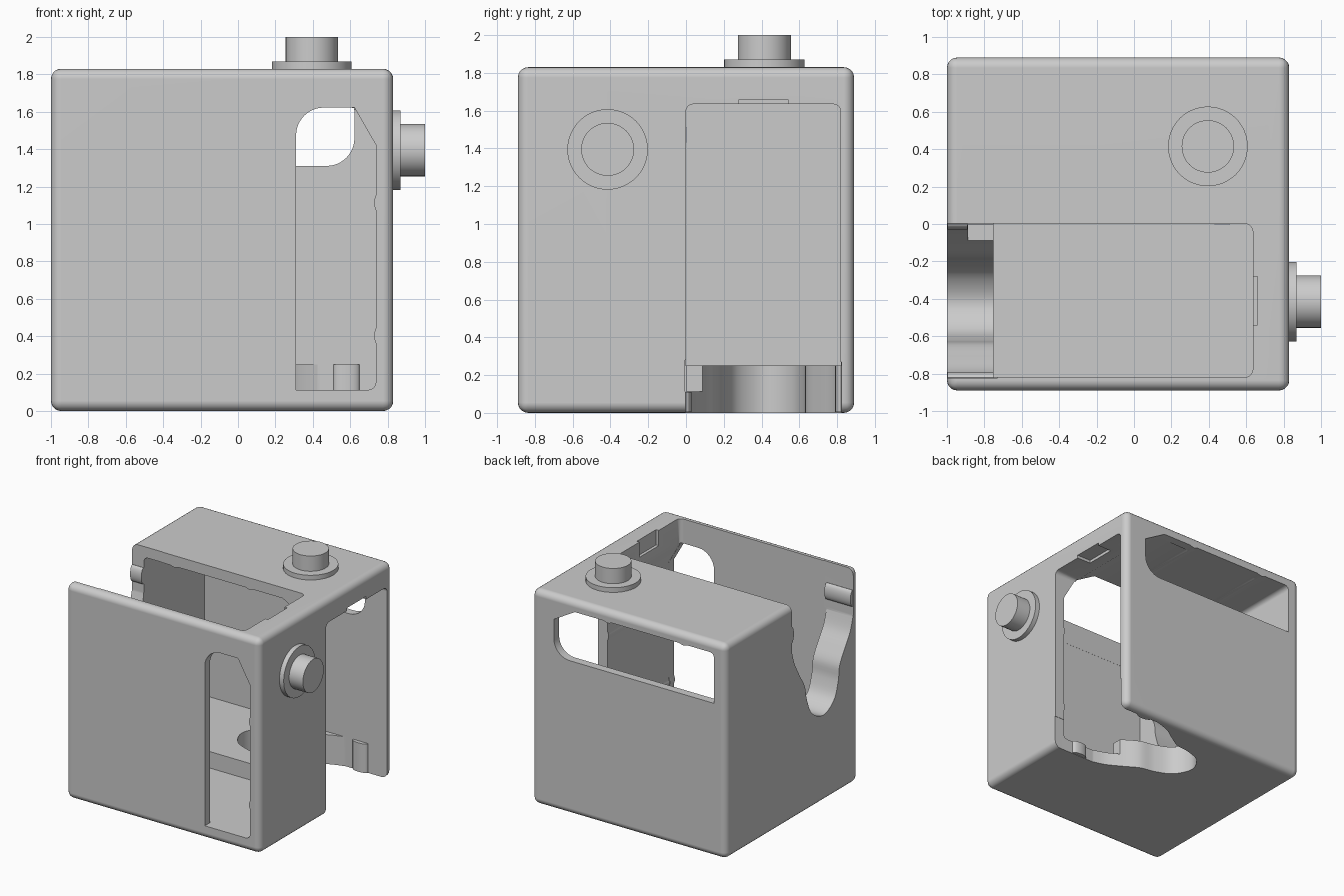
import bpy, bmesh, math
from mathutils import Matrix, Vector

if "Cube" in bpy.data.objects:
    bpy.data.objects.remove(bpy.data.objects["Cube"], do_unlink=True)

grey = bpy.data.materials.new("light_grey")
grey.use_nodes = True
grey.diffuse_color = (0.6, 0.6, 0.6, 1)
grey.node_tree.nodes["Principled BSDF"].inputs["Base Color"].default_value = (0.6, 0.6, 0.6, 1)

# Design space has one corner edge at x = 0; SHIFT centres it.
# FLIP is the half turn that maps the front bay onto the rear bay.
SHIFT = Matrix.Translation((-1, 0, 0))
FLIP = Matrix(((0, 0, 1, 0), (0, -1, 0, 0), (1, 0, 0, 0), (0, 0, 0, 1)))
SIDES = (("front", SHIFT), ("rear", SHIFT @ FLIP))


def finish(name, bm, matrix):
    bm.transform(matrix)
    bmesh.ops.recalc_face_normals(bm, faces=bm.faces)
    if bm.calc_volume(signed=True) < 0:
        bmesh.ops.reverse_faces(bm, faces=bm.faces)
    mesh = bpy.data.meshes.new(name)
    bm.to_mesh(mesh)
    bm.free()
    mesh.materials.append(grey)
    obj = bpy.data.objects.new(name, mesh)
    bpy.context.collection.objects.link(obj)
    return obj


def activate(obj):
    bpy.ops.object.select_all(action='DESELECT')
    obj.select_set(True)
    bpy.context.view_layer.objects.active = obj


def smooth(obj):
    activate(obj)
    bpy.ops.object.shade_smooth_by_angle(angle=math.radians(32))


def prism(name, points, axis, lo, hi, matrix):
    """Extrude a profile along x (points are y, z) or along y (points are x, z)."""
    bm = bmesh.new()
    if axis == 'x':
        rings = [[bm.verts.new((d, a, b)) for a, b in points] for d in (lo, hi)]
    else:
        rings = [[bm.verts.new((a, d, b)) for a, b in points] for d in (lo, hi)]
    caps = [bm.faces.new(ring) for ring in rings]
    n = len(points)
    for i in range(n):
        j = (i + 1) % n
        bm.faces.new((rings[0][i], rings[0][j], rings[1][j], rings[1][i]))
    bmesh.ops.triangulate(bm, faces=caps)
    return finish(name, bm, matrix)


def rect(a, b, c, d):
    return [(a, c), (b, c), (b, d), (a, d)]


def arc(cx, cz, r, a0, a1, n=8):
    angles = [math.radians(a0 + (a1 - a0) * i / n) for i in range(n + 1)]
    return [(cx + r * math.cos(a), cz + r * math.sin(a)) for a in angles]


def spline(pts, n=5):
    """Catmull-Rom curve through the points."""
    p = [Vector(q) for q in [pts[0]] + pts + [pts[-1]]]
    out = []
    for i in range(1, len(p) - 2):
        a, b, c, d = p[i - 1:i + 3]
        for k in range(n):
            t = k / n
            out.append(tuple(0.5 * (2 * b + (c - a) * t + (2 * a - 5 * b + 4 * c - d) * t * t
                                    + (3 * b - a - 3 * c + d) * t ** 3)))
    return out + [pts[-1]]


def cut(target, cutter):
    cutter.hide_render = True
    mod = target.modifiers.new("cut", 'BOOLEAN')
    mod.operation, mod.solver, mod.object = 'DIFFERENCE', 'MANIFOLD', cutter
    activate(target)
    bpy.ops.object.modifier_apply(modifier=mod.name)
    bpy.data.objects.remove(cutter, do_unlink=True)


# Rounded outer block
bm = bmesh.new()
bmesh.ops.create_cube(bm, size=1, matrix=Matrix.Translation((0.915, 0, 0.915))
                      @ Matrix.Diagonal((1.83, 1.78, 1.83, 1)))
bmesh.ops.bevel(bm, geom=bm.edges[:], offset=0.055, segments=5, profile=0.5, affect='EDGES')
body = finish("case_body", bm, SHIFT)


def end_wall(inset):
    """Inner end wall of a bay, with two shallow snap ridges and a sloped top."""
    pts = arc(1.70, 0.15, 0.04, -90, 0, 4) + [
        (1.74, 0.36), (1.73, 0.39), (1.73, 0.41), (1.74, 0.44),
        (1.74, 1.07), (1.73, 1.10), (1.73, 1.12), (1.74, 1.15), (1.74, 1.42), (1.625, 1.62)]
    return [(x - inset, z + inset) for x, z in pts]


bay = [(0.25, 0.11)] + end_wall(0) + [(0.25, 1.62)]
window = [(1.31, 0.113)] + end_wall(0.003) + arc(1.46, 1.473, 0.15, 90, 180)

# Mouth of a bay: a rectangle with two rounded corners, cut down from the open side
mouth = ([(0.252, 0.001)] + arc(1.595, -0.039, 0.04, 90, 0, 4)
         + arc(1.595, -0.779, 0.04, 0, -90, 4) + [(0.252, -0.819)])
UPRIGHT = Matrix(((0, 1, 0, 0), (0, 0, 1, 0), (1, 0, 0, 0), (0, 0, 0, 1)))

# Wavy finger cutout, open at the top
wave = spline([(0.003, 1.44), (-0.03, 1.33), (-0.10, 1.2), (-0.17, 1.08), (-0.20, 0.95),
               (-0.27, 0.81), (-0.42, 0.74), (-0.56, 0.81), (-0.62, 0.95), (-0.64, 1.08),
               (-0.71, 1.2), (-0.78, 1.31), (-0.823, 1.44)])
wave = [(0.003, 1.97)] + wave + [(-0.823, 1.97)]

for side, m in SIDES:
    cut(body, prism("bay_cutter", bay, 'y', -0.82, 0.002, m))
    cut(body, prism("mouth_cutter", mouth, 'x', 1.60, 1.95, m @ UPRIGHT))
    cut(body, prism("window_cutter", window, 'y', -0.95, -0.80, m))
    cut(body, prism("finger_cutter", wave, 'x', -0.1, 0.27, m))
    cut(body, prism("shoulder_cutter", rect(0.113, 0.28, 1.22, 1.96), 'y', -0.10, 0.004, m))
    cut(body, prism("latch_cutter", rect(1.60, 1.66, 1.70, 1.94), 'y', -0.54, -0.28, m))
smooth(body)
normals = body.modifiers.new("even_shading", 'WEIGHTED_NORMAL')
normals.keep_sharp = True

# Small retaining ribs on both sides of each finger cutout
for side, m in SIDES:
    for label, y, length in (("inner", 0.0, 0.11), ("outer", -0.82, 0.25)):
        oval = [(y + 0.03 * math.cos(a), 1.58 + 0.07 * math.sin(a))
                for a in (math.tau * i / 24 for i in range(24))]
        smooth(prism(f"{side}_{label}_rib", oval, 'x', 0.004, length, m))

# Round terminals: one on the top, one on the right side
for label, m in (("top", SHIFT), ("side", SHIFT @ FLIP)):
    for part, r, lo, hi in (("flange", 0.213, 1.82, 1.87), ("stud", 0.14, 1.86, 2.0)):
        bm = bmesh.new()
        bmesh.ops.create_cone(bm, cap_ends=True, segments=48, radius1=r, radius2=r,
                              depth=hi - lo, matrix=Matrix.Translation((1.395, 0.415, (lo + hi) / 2)))
        smooth(finish(f"{label}_terminal_{part}", bm, m))
